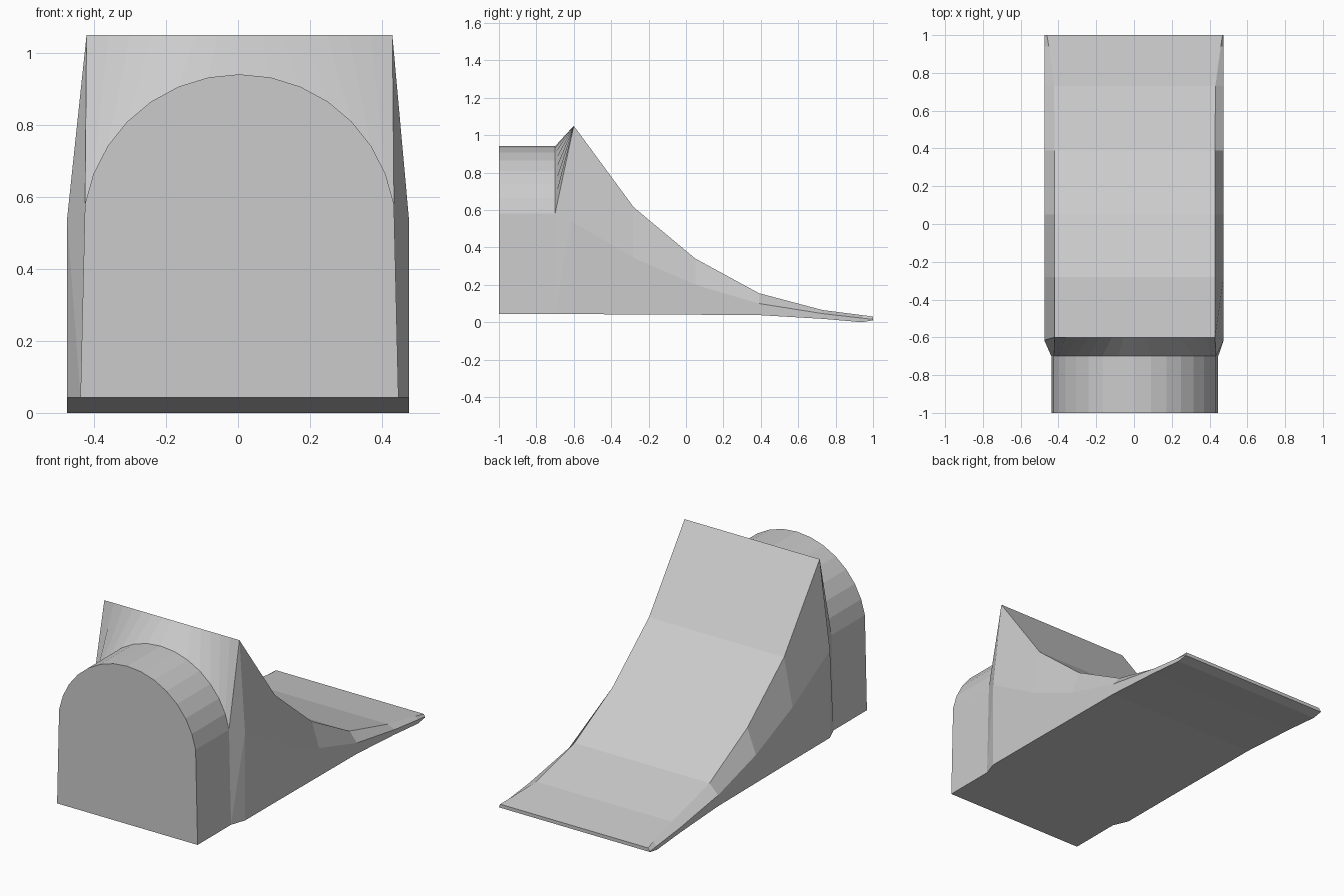
import bpy, bmesh, math

if "Cube" in bpy.data.objects:
    bpy.data.objects.remove(bpy.data.objects["Cube"])

N = 15          # points across the arch and the ramp top
CX = 0.004      # slight sideways offset of arch and ramp top


def arch_ring(y):
    # arched section; middle side points sit on the bottom corners
    ring = [(-0.442 + CX, y, 0.043)] * 2
    for i in range(N):
        a = math.radians(170 - 160 * i / (N - 1))
        ring.append((CX + 0.436 * math.cos(a), y, 0.505 + 0.436 * math.sin(a)))
    return ring + [(0.442 + CX, y, 0.043)] * 2


def ramp_ring(y, side_y, top, mid, bottom, half):
    # flat-topped section with bevelled upper sides
    ring = [(-0.475, side_y, bottom), (-0.475, side_y, mid)]
    for i in range(N):
        ring.append((CX - half + 2 * half * i / (N - 1), y, top))
    return ring + [(0.475, side_y, mid), (0.475, side_y, bottom)]


rings = [arch_ring(-1.0), arch_ring(-0.7)]
# y, side y, top z, mid z, bottom z, half width of top
for s in [(-0.60, -0.615, 1.05, 0.54, 0.043, 0.425),
          (-0.28, -0.28, 0.615, 0.345, 0.042, 0.425),
          (0.05, 0.05, 0.34, 0.20, 0.040, 0.425),
          (0.39, 0.39, 0.155, 0.10, 0.038, 0.425),
          (0.73, 0.73, 0.065, 0.046, 0.018, 0.427),
          (0.94, 0.94, 0.038, 0.022, 0.0, 0.455),
          (1.0, 1.0, 0.03, 0.015, 0.010, 0.465)]:
    rings.append(ramp_ring(*s))

# Loft the sections into one closed body
bm = bmesh.new()
loops = [[bm.verts.new(p) for p in r] for r in rings]
n = len(loops[0])
for a, b in zip(loops, loops[1:]):
    for i in range(n):
        j = (i + 1) % n
        bm.faces.new((a[i], a[j], b[j], b[i]))
bm.faces.new(loops[0])
bm.faces.new(loops[-1])
bmesh.ops.remove_doubles(bm, verts=bm.verts, dist=0.0001)
bmesh.ops.recalc_face_normals(bm, faces=bm.faces)

mesh = bpy.data.meshes.new("arched_ramp")
bm.to_mesh(mesh)
bm.free()
bpy.context.collection.objects.link(bpy.data.objects.new("arched_ramp", mesh))
